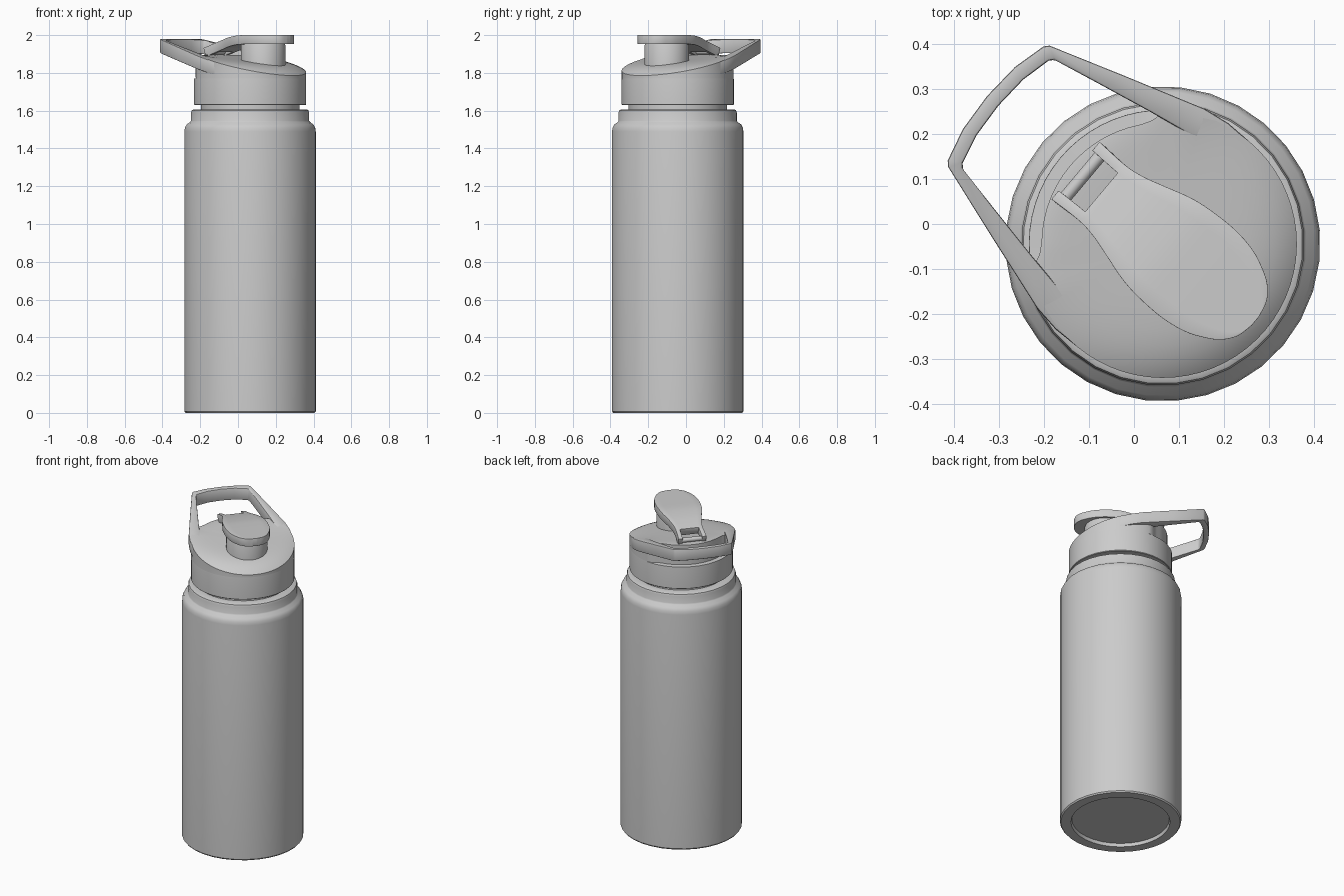
import bpy, bmesh
from math import cos, sin, pi, radians
from mathutils import Vector

cube = bpy.data.objects.get("Cube")
if cube:
    bpy.data.objects.remove(cube, do_unlink=True)

# Parts are built around the bottle axis with the carry loop along +x, then turned
AXIS = (0.064, -0.044, 0)
TURN = radians(140)


def finish(name, bm, bevel=0, solid=0):
    bmesh.ops.recalc_face_normals(bm, faces=bm.faces)
    mesh = bpy.data.meshes.new(name)
    bm.to_mesh(mesh)
    bm.free()
    obj = bpy.data.objects.new(name, mesh)
    bpy.context.collection.objects.link(obj)
    obj.location = AXIS
    obj.rotation_euler.z = TURN
    if solid:
        mod = obj.modifiers.new("thickness", "SOLIDIFY")
        mod.thickness = solid
        mod.offset = -1
    if bevel:
        mod = obj.modifiers.new("soft_edges", "BEVEL")
        mod.width = bevel
        mod.segments = 2
    bpy.ops.object.select_all(action="DESELECT")
    obj.select_set(True)
    bpy.context.view_layer.objects.active = obj
    bpy.ops.object.convert(target="MESH")
    bpy.ops.object.shade_smooth_by_angle(angle=radians(35))
    return obj


def loft(name, rings, cap=True, wrap=False, bevel=0):
    """Skin closed loops of points, in order."""
    bm = bmesh.new()
    loops = [[bm.verts.new(p) for p in ring] for ring in rings]
    pairs = list(zip(loops, loops[1:]))
    if wrap:
        pairs.append((loops[-1], loops[0]))
    for a, b in pairs:
        for i in range(len(a)):
            j = (i + 1) % len(a)
            bm.faces.new((a[i], a[j], b[j], b[i]))
    if cap:
        bm.faces.new(loops[0])
        bm.faces.new(loops[-1])
    return finish(name, bm, bevel)


def circle(r, z, n, x=0):
    return [(x + r * cos(2 * pi * i / n), r * sin(2 * pi * i / n), z) for i in range(n)]


def lathe(name, profile, n=32, x=0):
    return loft(name, [circle(r, z, n, x) for r, z in profile])


def smooth_path(points, steps=4):
    """Catmull-Rom curve through the points."""
    pts = [Vector(p) for p in points]
    pts = [pts[0]] + pts + [pts[-1]]
    out = []
    for a, b, c, d in zip(pts, pts[1:], pts[2:], pts[3:]):
        for k in range(steps):
            t = k / steps
            out.append(0.5 * (2 * b + (c - a) * t + (2 * a - 5 * b + 4 * c - d) * t * t
                              + (3 * b - a - 3 * c + d) * t ** 3))
    return out + [pts[-1]]


# Bottle body with recessed base, shoulder and collar
lathe("bottle_body", [
    (0.28, 0.02), (0.285, 0.0), (0.343, 0.0), (0.349, 0.008), (0.349, 1.49),
    (0.346, 1.51), (0.337, 1.527), (0.318, 1.54), (0.314, 1.547), (0.314, 1.59),
    (0.31, 1.602), (0.3, 1.607), (0.262, 1.607)])
lathe("bottle_neck", [(0.262, 1.59), (0.262, 1.64)])

# Lid: round skirt, recessed rear wall, sloping domed top
LID_R = 0.297


def slope(x):
    return 1.86 + 0.25 * x


def lid_ring(scale, height, n=64):
    ring = []
    for i in range(n):
        a = 2 * pi * i / n
        t = min(max((cos(a) - 0.6) / 0.15, 0), 1)
        r = (LID_R - 0.028 * t * t * (3 - 2 * t)) * scale
        x = r * cos(a)
        rim = min(slope(x / scale), 1.895)
        top = 1.87 + 0.12 * x
        z = height if height else top + (rim - top) * scale ** 6
        ring.append((x, r * sin(a), z))
    return ring


skirt = [circle(r, z, 64) for r, z in
         [(0.25, 1.63), (0.294, 1.63), (LID_R, 1.633), (LID_R, 1.765), (0.2965, 1.769)]]
dome = [lid_ring(s, 0) for s in (1, 0.985, 0.95, 0.9, 0.84, 0.76, 0.65, 0.5, 0.3, 0.1)]
loft("lid", skirt + [lid_ring(0.998, 1.771)] + dome)

# Carry loop: sloping arms running out of the lid sides to a bowed bar
outer = [(-0.2, 0.21), (-0.1, 0.278), (0, 0.297), (0.06, 0.298), (0.12, 0.289),
         (0.3, 0.232), (0.475, 0.175), (0.484, 0.165), (0.503, 0.09), (0.509, 0)]
inner = [(-0.2, 0.16), (-0.1, 0.21), (0, 0.235), (0.1, 0.226), (0.211, 0.206),
         (0.33, 0.182), (0.446, 0.158), (0.455, 0.148), (0.471, 0.08), (0.476, 0)]
sections = []
for (ox, oy), (ix, iy) in zip(outer, inner):
    sections.append([(ox, oy, min(slope(ox), 1.98)), (ix, iy, min(slope(ix), 1.98)),
                     (ix, iy, 1.79 + 0.24 * ix), (ox, oy, 1.79 + 0.24 * ox)])
mirrored = [[(x, -y, z) for x, y, z in s] for s in reversed(sections[:-1])]
loft("carry_loop", sections + mirrored, bevel=0.005)

# Drinking spout under the flip cap
lathe("spout", [(0.118, 1.81), (0.118, 1.945), (0.11, 1.965)], 48, -0.09)

# Flip cap: x, half width and top height from front tip to hinge prongs
HOLE_X = 0.178
stations = smooth_path([
    (-0.267, 0.012, 2.0), (-0.258, 0.05, 2.0), (-0.235, 0.08, 2.0),
    (-0.204, 0.1, 2.0), (-0.16, 0.118, 2.0), (-0.1, 0.127, 2.0), (-0.03, 0.125, 1.999),
    (0.022, 0.117, 1.994), (0.08, 0.1, 1.984), (0.13, 0.086, 1.971),
    (HOLE_X, 0.08, 1.957), (0.253, 0.083, 1.932)])
bm = bmesh.new()
rows = [[bm.verts.new((x, w * f, z)) for f in (-1, -0.7, 0.7, 1)] for x, w, z in stations]
for a, b in zip(rows, rows[1:]):
    for k in range(3):
        if k == 1 and b[0].co.x > HOLE_X + 0.001:
            continue
        bm.faces.new((a[k], a[k + 1], b[k + 1], b[k]))
finish("flip_cap", bm, bevel=0.004, solid=0.048)

# Hinge pin between the prongs
pin = [[(0.232 + 0.014 * cos(2 * pi * i / 16), y, 1.912 + 0.014 * sin(2 * pi * i / 16))
        for i in range(16)] for y in (-0.07, 0.07)]
loft("hinge_pin", pin)
